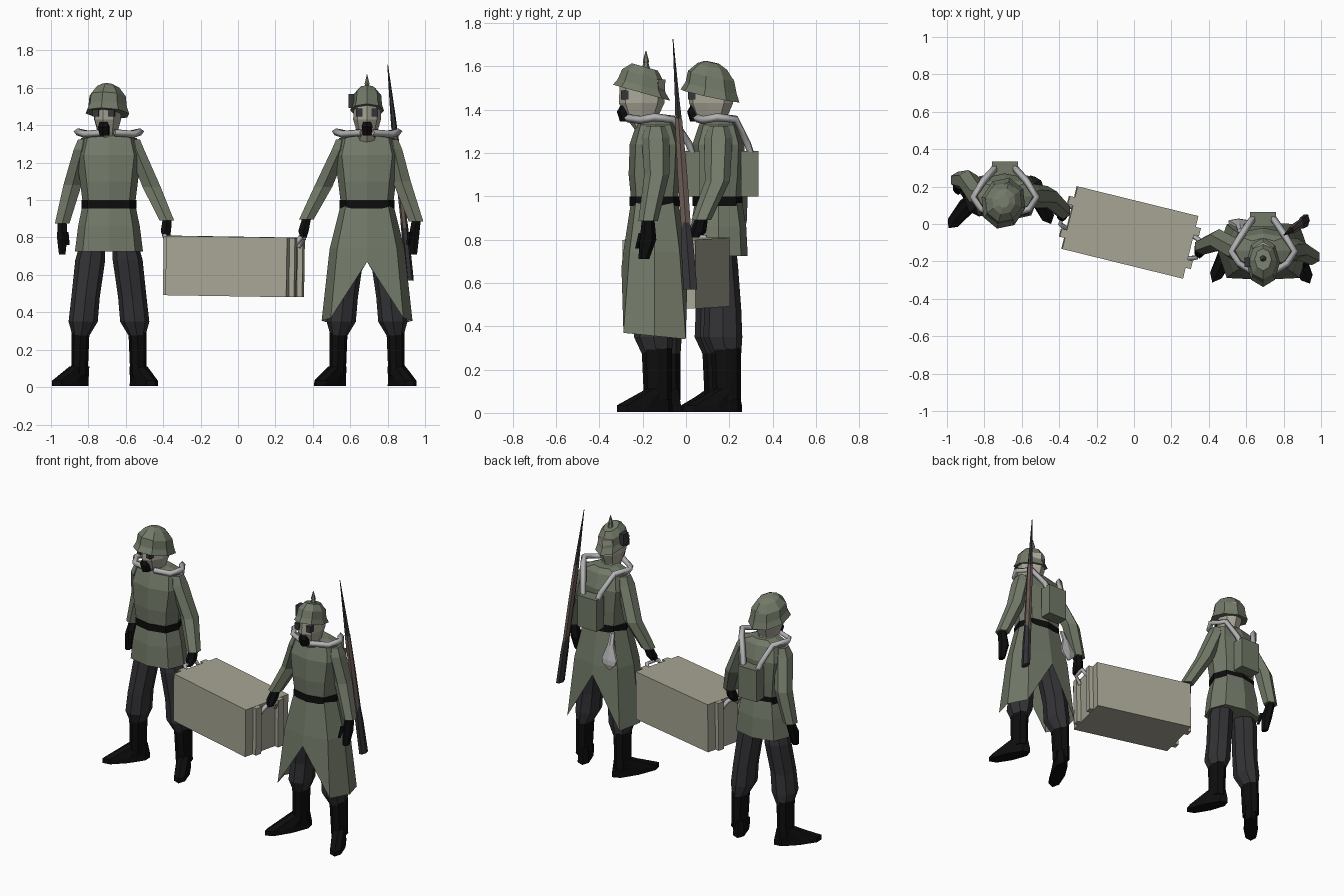
import bpy, bmesh
from math import sin, cos, pi, radians
from mathutils import Matrix

if "Cube" in bpy.data.objects:
    bpy.data.objects.remove(bpy.data.objects["Cube"])

I = Matrix.Identity(4)
T = Matrix.Translation


def mat(name, rgb):
    m = bpy.data.materials.new(name)
    m.diffuse_color = (*rgb, 1)
    m.use_nodes = True
    m.node_tree.nodes["Principled BSDF"].inputs["Base Color"].default_value = m.diffuse_color
    return m


COAT = mat("coat", (.17, .195, .14))
TROUSER = mat("trouser", (.032, .032, .036))
BLACK = mat("black", (.004, .004, .004))
MASK = mat("mask", (.4, .38, .31))
CRATE = mat("crate", (.39, .38, .30))
STEEL = mat("steel", (.45, .45, .46))
DARK = mat("gunmetal", (.035, .035, .04))
WOOD = mat("wood", (.14, .1, .085))


def finish(name, bm, m, M):
    bmesh.ops.recalc_face_normals(bm, faces=bm.faces)
    me = bpy.data.meshes.new(name)
    bm.to_mesh(me)
    bm.free()
    me.materials.append(m)
    ob = bpy.data.objects.new(name, me)
    bpy.context.collection.objects.link(ob)
    ob.matrix_world = M
    return ob


def power(v, p):
    return (1 if v >= 0 else -1) * abs(v) ** p if abs(v) > 1e-6 else 0


def loft(name, rings, m, M=I, n=8, p=1.0, tilt=0, phase=0, caps=(True, True), slit=None):
    """Stack of elliptical rings (cx, cy, cz, rx, ry); slit lifts the front and back hem points."""
    bm = bmesh.new()
    rows = []
    for k, (cx, cy, cz, rx, ry) in enumerate(rings):
        row = []
        for i in range(n):
            a = -pi / 2 + 2 * pi * (i + phase) / n
            x, y = rx * power(cos(a), p), ry * power(sin(a), p)
            z = cz - tilt * y
            if slit and k == len(rings) - 1:
                z -= y * .1
                if i in (0, n // 2):
                    z, y = slit, y * .85
            row.append(bm.verts.new((cx + x, cy + y, z)))
        rows.append(row)
    for a, b in zip(rows, rows[1:]):
        for i in range(n):
            j = (i + 1) % n
            bm.faces.new((a[i], a[j], b[j], b[i]))
    if caps[0]:
        bm.faces.new(rows[0])
    if caps[1]:
        bm.faces.new(rows[-1])
    return finish(name, bm, m, M)


def box(name, c, s, m, M=I):
    bm = bmesh.new()
    bmesh.ops.create_cube(bm, size=1, matrix=T(c) @ Matrix.Diagonal((*s, 1)))
    return finish(name, bm, m, M)


def tube(name, pts, r, m, M=I):
    cu = bpy.data.curves.new(name, 'CURVE')
    cu.dimensions = '3D'
    cu.bevel_depth, cu.bevel_resolution, cu.use_fill_caps = r, 0, True
    sp = cu.splines.new('POLY')
    sp.points.add(len(pts) - 1)
    for q, co in zip(sp.points, pts):
        q.co = (*co, 1)
    cu.materials.append(m)
    ob = bpy.data.objects.new(name, cu)
    bpy.context.collection.objects.link(ob)
    ob.matrix_world = M


def soldier(tag, M, arms, long_coat, head_shift, yaw, leg_y, pack_y, feet):
    # jacket body, collar, belt and skirt
    loft(tag + "_jacket", [(0, 0, 1.36, .075, .07), (0, .005, 1.33, .15, .09), (0, .005, 1.24, .175, .12),
         (0, 0, 1.1, .155, .12), (0, 0, .98, .14, .108)], COAT, M, p=.75)
    loft(tag + "_belt", [(0, 0, 1.0, .147, .115), (0, 0, .955, .147, .115)], BLACK, M, p=.75)
    if long_coat:
        loft(tag + "_coat_skirt", [(0, 0, .98, .14, .108), (0, 0, .74, .2, .145), (0, 0, .355, .243, .18)],
             COAT, M, p=.65, caps=(True, False), slit=.67)
    else:
        loft(tag + "_coat_skirt", [(0, .005, .98, .14, .108), (0, .005, .86, .165, .128), (0, .005, .725, .182, .135)],
             COAT, M, p=.75)
    # legs and boots, each foot: turn and toe reach
    for s, y, (turn, reach) in zip((-1, 1), leg_y, feet):
        loft(tag + "_trouser_leg", [(s * .08, .01, .82, .06, .07), (s * .1, .01, .68, .08, .085),
             (s * .125, y, .48, .076, .085), (s * .138, y, .35, .078, .09), (s * .15, y + .015, .275, .045, .07)],
             TROUSER, M)
        loft(tag + "_boot_shaft", [(s * .152, y + .015, .30, .048, .07), (s * .158, y + .02, .06, .044, .064)], BLACK, M)
        F = M @ T((s * .158, y + .02, 0)) @ Matrix.Rotation(radians(s * turn), 4, 'Z')
        c = (.075 - reach) / 2
        loft(tag + "_boot_foot", [(0, 0, .11, .043, .06), (0, c, .035, .044, reach + c),
             (0, c, .005, .046, reach + c)], BLACK, F, p=.85)
    # sleeves and gloves, each arm: elbow, cuff, palm, grip flag
    for s, (e, c, h, grip) in zip((-1, 1), arms):
        loft(tag + "_sleeve", [(s * .135, .005, 1.325, .035, .045), (s * .145, .005, 1.27, .05, .065),
             (*e, .056, .058), (*c, .045, .045)], COAT, M, n=6)
        drop = .035 if grip else .09
        loft(tag + "_glove", [(*c, .028, .03), (*h, .032, .038),
             (h[0], h[1] - .02, h[2] - drop, .02, .025)], BLACK, M, n=6)
        if not grip:
            loft(tag + "_thumb", [(h[0] - s * .02, h[1] - .03, h[2] + .03, .014, .014),
                 (h[0] - s * .03, h[1] - .05, h[2] - .04, .01, .01)], BLACK, M, n=4)
    # head with mask
    H = M @ T((0, head_shift, 0)) @ Matrix.Rotation(radians(yaw), 4, 'Z')
    loft(tag + "_head", [(0, 0, 1.3, .055, .055), (0, -.03, 1.365, .055, .075), (0, -.03, 1.43, .074, .105),
         (0, -.025, 1.54, .072, .105)], MASK, H)
    loft(tag + "_mask_filter", [(0, -.105, 1.425, .022, .02), (0, -.112, 1.39, .033, .032),
         (0, -.1, 1.345, .026, .03)], BLACK, H, n=6)
    for s in (-1, 1):
        box(tag + "_eyepiece", (s * .042, -.108, 1.468), (.034, .036, .042), DARK, H)
    # breathing pack with hoses
    box(tag + "_pack", (0, pack_y, 1.105), (.14, .08, .21), COAT, M)
    for s in (-1, 1):
        tube(tag + "_hose", [(s * .05, pack_y + .01, 1.18), (s * .065, pack_y - .01, 1.24), (s * .115, .085, 1.355),
             (s * .17, .0, 1.365), (s * .13, -.065, 1.352), (s * .03, -.095 + head_shift, 1.36)], .019, STEEL, M)
    return H


# soldier on the left, short jacket and flared helmet
HA = soldier("left_soldier", T((-.69, .145, 0)),
             [((-.195, .085, 1.08), (-.25, .09, .875), (-.25, .055, .80), False),
              ((.228, 0, 1.07), (.31, -.075, .89), (.305, -.09, .835), True)],
             False, 0, -14, (-.015, .025), .15, ((40, .225), (25, .21)))
loft("flared_helmet", [(0, -.035, 1.463, .12, .14), (0, -.03, 1.5, .106, .122), (0, -.03, 1.555, .1, .11),
     (0, -.025, 1.6, .064, .07), (0, -.025, 1.618, .03, .035)], COAT, HA, tilt=.22)

# soldier on the right, long coat and spiked helmet
MB = T((.69, -.145, 0))
HB = soldier("right_soldier", MB,
             [((-.235, .06, 1.07), (-.325, .025, .895), (-.34, .005, .835), True),
              ((.185, .01, 1.1), (.262, -.03, .885), (.25, -.03, .80), False)],
             True, -.03, 0, (.035, -.005), .17, ((27, .25), (26, .21)))
loft("spiked_helmet", [(0, -.03, 1.478, .09, .132), (0, -.03, 1.51, .08, .11), (0, -.025, 1.56, .076, .095),
     (0, -.015, 1.597, .045, .06)], COAT, HB, tilt=.28)
loft("helmet_spike", [(0, -.01, 1.585, .02, .02), (0, -.01, 1.615, .012, .012), (0, -.01, 1.622, .015, .015),
     (0, -.01, 1.67, .002, .002)], COAT, HB, n=6)
box("helmet_side_badge", (-.085, -.03, 1.53), (.03, .05, .075), DARK, HB)

# spade hanging from the belt
loft("spade", [(-.12, .11, .97, .018, .012), (-.125, .135, .9, .024, .014), (-.13, .155, .81, .062, .016),
     (-.13, .16, .78, .05, .014), (-.13, .16, .745, .008, .006)], STEEL, MB, n=6)


# slung rifle, rings given as (height, half width, half depth)
def rifle(name, rings, m):
    out = []
    for z, rx, ry in rings:
        t = (1.725 - z) / 1.155
        out.append((.80 + .12 * t, -.06 + .08 * t, z, rx, ry))
    loft(name, out, m, n=6, phase=.5)


rifle("rifle_bayonet", [(1.725, .002, .002), (1.45, .014, .012), (1.34, .017, .018)], DARK)
rifle("rifle_forestock", [(1.36, .018, .019), (1.1, .018, .026), (.84, .018, .026)], WOOD)
rifle("rifle_butt", [(.88, .019, .023), (.78, .02, .033), (.57, .02, .037)], DARK)

# carried crate with end bars and handles
MC = T((-.022, -.045, .645)) @ Matrix.Rotation(radians(-13.8), 4, 'Z') @ Matrix.Rotation(radians(.9), 4, 'Y')
box("crate_body", (0, 0, 0), (.665, .345, .318), CRATE, MC)
for s in (-1, 1):
    for t in (-1, 1):
        box("crate_end_bar", (s * .345, t * .09, 0), (.032, .045, .316), CRATE, MC)
    tube("crate_handle", [(s * .34, -.06, .11), (s * .375, -.045, .16), (s * .375, .045, .16), (s * .34, .06, .11)],
         .014, STEEL, MC)
